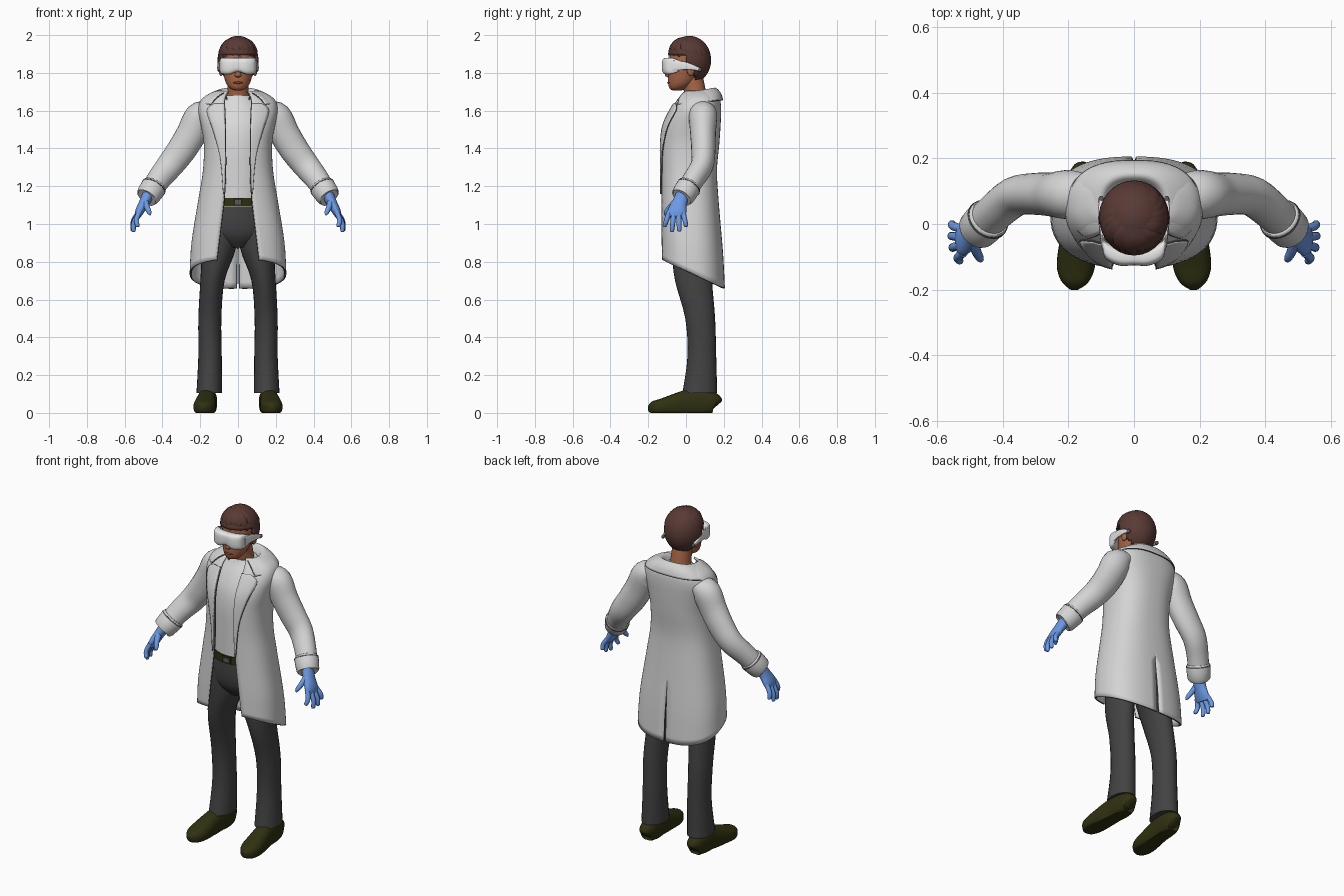
import bpy, bmesh, math, random
from mathutils import Vector

random.seed(4)
if "Cube" in bpy.data.objects:
    bpy.data.objects.remove(bpy.data.objects["Cube"])


def material(name, *rgb):
    m = bpy.data.materials.new(name)
    m.use_nodes = True
    m.diffuse_color = (*rgb, 1)
    m.node_tree.nodes["Principled BSDF"].inputs["Base Color"].default_value = (*rgb, 1)
    return m


COAT = material("coat white", .66, .66, .66)
SHIRT = material("shirt white", .7, .7, .7)
VISOR = material("goggle white", .8, .8, .8)
TRIM = material("seam grey", .1, .1, .1)
CLOTH = material("trouser grey", .055, .055, .057)
HAIR = material("hair brown", .1, .042, .035)
SKIN = material("skin", .4, .135, .065)
LIPS = material("lips", .28, .07, .04)
GLOVE = material("glove blue", .15, .32, .78)
LEATHER = material("dark olive leather", .03, .03, .006)


def finish(name, bm, mat, mirror=False, thick=0):
    bmesh.ops.recalc_face_normals(bm, faces=bm.faces[:])
    mesh = bpy.data.meshes.new(name)
    bm.to_mesh(mesh)
    bm.free()
    mesh.materials.append(mat)
    ob = bpy.data.objects.new(name, mesh)
    bpy.context.collection.objects.link(ob)
    bpy.ops.object.select_all(action='DESELECT')
    ob.select_set(True)
    bpy.context.view_layer.objects.active = ob
    bpy.ops.object.shade_smooth_by_angle(angle=math.radians(45))
    if mirror:
        ob.modifiers.new("mirror", 'MIRROR')
    if thick:
        solid = ob.modifiers.new("thickness", 'SOLIDIFY')
        solid.thickness, solid.offset = thick, 0
    return ob


def smooth_rows(rows, steps):
    # Catmull-Rom interpolation of every column
    out = []
    for i in range(len(rows) - 1):
        a, b, c, d = (rows[max(0, min(len(rows) - 1, i + k))] for k in (-1, 0, 1, 2))
        for s in range(steps):
            t = s / steps
            out.append(tuple(q + t / 2 * (r - p + t * (2 * p - 5 * q + 4 * r - u + t * (3 * (q - r) + u - p)))
                             for p, q, r, u in zip(a, b, c, d)))
    return out + [tuple(rows[-1])]


def at(rows, key):
    # row interpolated at a value of the first column
    key = max(rows[0][0], min(rows[-1][0], key))
    for a, b in zip(rows, rows[1:]):
        if key <= b[0]:
            t = (key - a[0]) / (b[0] - a[0])
            return tuple(p + t * (q - p) for p, q in zip(a, b))


def power(v, e):
    return math.copysign(abs(v) ** e, v)


def skin_rings(bm, rings, closed):
    n = len(rings[0])
    vs = [[bm.verts.new(p) for p in ring] for ring in rings]
    for a, b in zip(vs, vs[1:]):
        for j in range(n if closed else n - 1):
            bm.faces.new((a[j], a[(j + 1) % n], b[(j + 1) % n], b[j]))
    if closed:
        bm.faces.new(vs[0])
        bm.faces.new(vs[-1])


def tube(name, rows, mat, mirror=False, n=24, steps=4, ref=(0, 1, 0), axis=None, e=1, floor=False):
    # rows: x, y, z, half width, half depth
    rows = smooth_rows(rows, steps)
    pts = [Vector(r[:3]) for r in rows]
    rings = []
    for i, r in enumerate(rows):
        t = Vector(axis) if axis else (pts[min(i + 1, len(pts) - 1)] - pts[max(i - 1, 0)]).normalized()
        u = Vector(ref).cross(t).normalized()
        v = t.cross(u)
        ring = []
        for j in range(n):
            w = math.tau * j / n
            p = pts[i] + u * max(r[3], .001) * power(math.cos(w), e) + v * max(r[4], .001) * power(math.sin(w), e)
            if floor:
                p.z = max(p.z, 0)
            ring.append(p)
        rings.append(ring)
    bm = bmesh.new()
    skin_rings(bm, rings, True)
    return finish(name, bm, mat, mirror)


def piping(name, pts, r=.0035, mirror=True):
    tube(name, [(*p, r, r) for p in pts], TRIM, mirror, n=6, steps=1, ref=(.5, .55, .67))


def sheet(name, grid, mat, thick):
    bm = bmesh.new()
    skin_rings(bm, grid, False)
    return finish(name, bm, mat, True, thick)


def ball(name, centre, radii, mat, mirror=False):
    bm = bmesh.new()
    bmesh.ops.create_uvsphere(bm, u_segments=20, v_segments=12, radius=1)
    for v in bm.verts:
        v.co = Vector(centre) + Vector(c * r for c, r in zip(v.co, radii))
    return finish(name, bm, mat, mirror)


# Coat body: z, half width, centre y, half depth, opening, hem slope
coat = smooth_rows([(.81, .25, .035, .165, .112, 1), (.95, .24, .03, .16, .095, .7),
                    (1.14, .205, .02, .148, .073, .25), (1.28, .18, .015, .143, .066, 0),
                    (1.42, .175, .02, .15, .066, 0), (1.52, .19, .03, .147, .067, 0),
                    (1.6, .205, .05, .13, .07, 0), (1.655, .19, .065, .11, .07, 0),
                    (1.69, .14, .07, .085, .06, 0), (1.7, .105, .065, .075, .05, 0)], 4)


def coat_point(row, f):
    z, rx, yc, ry, opening, slope = row
    gap = .007 * max(0, min(1, (1.1 - z) / .2))
    start = math.asin((opening / rx) ** 1.25)
    end = math.pi - math.asin((gap / rx) ** 1.25)
    w = start + f * (end - start)
    x, y = rx * abs(math.sin(w)) ** .8, yc - ry * power(math.cos(w), .8)
    if gap == 0 and f == 1:
        x = 0
    return Vector((x, y, z - slope * .15 * (y + .12) / .32))


N = 28
grid = [[coat_point(r, j / N) for j in range(N + 1)] for r in coat]
sheet("coat_body", grid, COAT, .012)
front_edge = [g[0] for g in grid if g[0].z < 1.62]
slit = [g[-1] for g in grid if g[-1].z < 1.0]
piping("coat_edge_piping", front_edge[::-1] + grid[0][1:] + slit[1:])

# Lapels lie just in front of the coat
lapel = smooth_rows([(1.16, .076), (1.35, .092), (1.5, .132), (1.6, .163), (1.635, .125)], 4)
grid = []
for z, outer in lapel:
    _, rx, yc, ry, inner, _ = at(coat, z)
    line = []
    for j in range(7):
        x = inner + (outer - inner) * j / 6
        line.append(Vector((x, yc - ry * (1 - (x / rx) ** 2.5) ** .4 - .01, z)))
    grid.append(line)
sheet("lapels", grid, COAT, .008)
piping("lapel_piping", [g[-1] for g in grid] + grid[-1][::-1])

# Folded collar: half width, centre y, half depth, z
collar = smooth_rows([(.075, .055, .066, 1.675), (.095, .058, .084, 1.713), (.115, .06, .1, 1.715),
                      (.16, .06, .122, 1.69), (.195, .06, .132, 1.658)], 3)
grid = []
for rx, yc, ry, z in collar:
    arc = [.75 + (math.pi - .75) * j / 20 for j in range(21)]
    grid.append([Vector((rx * abs(math.sin(w)) ** .8 if j < 20 else 0, yc - ry * power(math.cos(w), .8),
                         z - .015 * (1 + math.cos(w)))) for j, w in enumerate(arc)])
sheet("collar", grid, COAT, .008)
piping("collar_piping", [g[0] for g in grid] + grid[-1][1:])

# Sleeves and cuffs
tube("sleeves", [(.15, .09, 1.6, .05, .065), (.2, .09, 1.57, .08, .075), (.245, .09, 1.48, .08, .068),
                 (.3, .092, 1.39, .077, .064), (.36, .085, 1.31, .071, .06), (.42, .04, 1.235, .063, .057),
                 (.475, -.015, 1.15, .056, .055)], COAT, True)
tube("cuffs", [(.44, .02, 1.205, .063, .06), (.447, .013, 1.194, .068, .065),
               (.478, -.018, 1.147, .063, .062), (.482, -.022, 1.141, .055, .055)], COAT, True, steps=2)
tube("cuff_seams", [(.444, .016, 1.199, .068, .065), (.447, .013, 1.194, .0695, .0665)], TRIM, True, steps=1)

# Gloved hands
tube("palms", [(.472, -.015, 1.16, .032, .036), (.498, -.035, 1.11, .027, .04),
               (.522, -.048, 1.065, .023, .05), (.533, -.053, 1.035, .014, .044)], GLOVE, True)
tips = [(.53, -.115, .985), (.553, -.075, .957), (.558, -.035, .96), (.556, .002, .985)]
for i, (name, tip) in enumerate(zip(("index", "middle", "ring", "little"), tips)):
    root = Vector((.522, -.088 + i * .024, 1.065))
    tip = Vector(tip)
    bend = root.lerp(tip, .55) + Vector((.012, 0, 0))
    tube(name + "_fingers", [(*root, .014, .014), (*bend, .013, .013),
                             (*bend.lerp(tip, .85), .011, .011), (*tip, .004, .004)], GLOVE, True, n=12)
tube("thumbs", [(.492, -.045, 1.125, .018, .02), (.482, -.082, 1.09, .015, .016),
                (.47, -.105, 1.062, .012, .012), (.465, -.113, 1.047, .004, .004)], GLOVE, True, n=12)

# Shirt, belt and trousers
UP = (0, 0, 1)
tube("shirt", [(0, .02, 1.09, .15, .122), (0, .02, 1.28, .155, .125), (0, .025, 1.42, .158, .13),
               (0, .035, 1.52, .16, .125), (0, .05, 1.6, .14, .105), (0, .06, 1.655, .1, .08),
               (0, .058, 1.68, .068, .066)], SHIRT, axis=UP, n=40)
tube("belt", [(0, .02, 1.092, .16, .128), (0, .02, 1.138, .16, .128)], LEATHER, axis=UP, n=40, steps=1)
tube("belt_buckle", [(0, -.104, 1.095, .027, .01), (0, -.104, 1.137, .027, .01)], LEATHER, axis=UP, steps=1, e=.3)
tube("buckle_plate", [(0, -.11, 1.104, .018, .006), (0, -.11, 1.128, .018, .006)], TRIM, axis=UP, steps=1, e=.3)
tube("trouser_seat", [(0, .02, 1.11, .152, .12), (0, .02, 1.0, .165, .122), (0, .025, .93, .15, .11),
                      (0, .03, .875, .06, .07)], CLOTH, axis=UP, n=32)
tube("trouser_legs", [(.085, .03, 1.02, .075, .11), (.1, .03, .87, .088, .107), (.135, .04, .7, .064, .098),
                      (.149, .075, .5, .061, .079), (.148, .084, .3, .062, .076),
                      (.152, .073, .105, .068, .092)], CLOTH, True, axis=UP)

# Shoes
tube("shoes", [(.158, .165, .04, .02, .03), (.158, .15, .05, .042, .055), (.16, .09, .055, .05, .07),
               (.165, .02, .055, .05, .07), (.172, -.06, .04, .056, .06), (.178, -.13, .03, .058, .045),
               (.182, -.175, .025, .042, .036), (.184, -.2, .022, .012, .015)],
     LEATHER, True, ref=UP, e=.8, floor=True)

# Head
tube("neck", [(0, .06, 1.62, .075, .06), (0, .05, 1.69, .058, .058), (0, .03, 1.78, .055, .06)], SKIN, axis=UP)
tube("head", [(0, -.047, 1.708, .02, .025), (0, -.042, 1.718, .042, .045), (0, -.022, 1.75, .065, .073),
              (0, 0, 1.82, .083, .094), (0, .01, 1.87, .088, .098), (0, .015, 1.92, .085, .095),
              (0, .015, 1.96, .06, .07), (0, .015, 1.975, .02, .025)], SKIN, axis=UP, n=32)
tube("nose", [(0, -.088, 1.83, .01, .012), (0, -.095, 1.8, .013, .014), (0, -.096, 1.785, .018, .014),
              (0, -.09, 1.776, .01, .006)], SKIN, axis=UP, n=16)
ball("mouth", (0, -.088, 1.748), (.026, .012, .007), LIPS)
ball("ears", (.09, .025, 1.815), (.012, .02, .032), SKIN, True)

# Goggles
half = [(.097, -.05, 1.838, .03, .022), (.086, -.08, 1.837, .042, .027), (.045, -.099, 1.836, .044, .028),
        (0, -.1, 1.842, .036, .026)]
tube("goggle_visor", [(-x, *r) for x, *r in half] + half[-2::-1], VISOR, e=.65, axis=(1, 0, 0), n=32)
tube("goggle_straps", [(.092, -.07, 1.838, .028, .008), (.1, -.01, 1.838, .022, .007),
                       (.104, .04, 1.828, .013, .006), (.098, .08, 1.815, .009, .006)],
     VISOR, True, ref=(1, 0, 0), e=.6, n=16).data.name = "goggle_straps"
ball("strap_ends", (.1, .072, 1.817), (.009, .014, .012), TRIM, True)

# Hair cap trimmed along the hairline
CENTRE, RADII = Vector((0, .017, 1.868)), (.1, .108, .12)


def on_scalp(azimuth, height, lift=1):
    d = (math.cos(azimuth) * math.cos(height), math.sin(azimuth) * math.cos(height), math.sin(height))
    return CENTRE + Vector(c * r * lift for c, r in zip(d, RADII))


bm = bmesh.new()
bmesh.ops.create_uvsphere(bm, u_segments=40, v_segments=28, radius=1)
for v in bm.verts:
    v.co = CENTRE + Vector(c * r for c, r in zip(v.co, RADII))
cut = [f for f in bm.faces
       if f.calc_center_median().z < 1.9 - 2.2 * max(0, f.calc_center_median().y + .01)]
bmesh.ops.delete(bm, geom=cut, context='FACES')
finish("hair_cap", bm, HAIR, thick=.016)

# Swept locks over the cap
for i in range(18):
    az = math.tau * i / 18 + random.uniform(-.1, .1)
    front = (1 - math.sin(az)) / 2
    low = -.35 + .6 * front + random.uniform(-.08, .08)
    rows = []
    for k, size in enumerate((.5, 1, .95, .12)):
        p = on_scalp(az + .18 * k, 1.3 + (low - 1.3) * k / 3, 1.01)
        rows.append((*p, .027 * size, (.006 + .008 * front) * size))
    tube("hair_lock", rows, HAIR, n=10, ref=on_scalp(az + .27, .6) - CENTRE)
